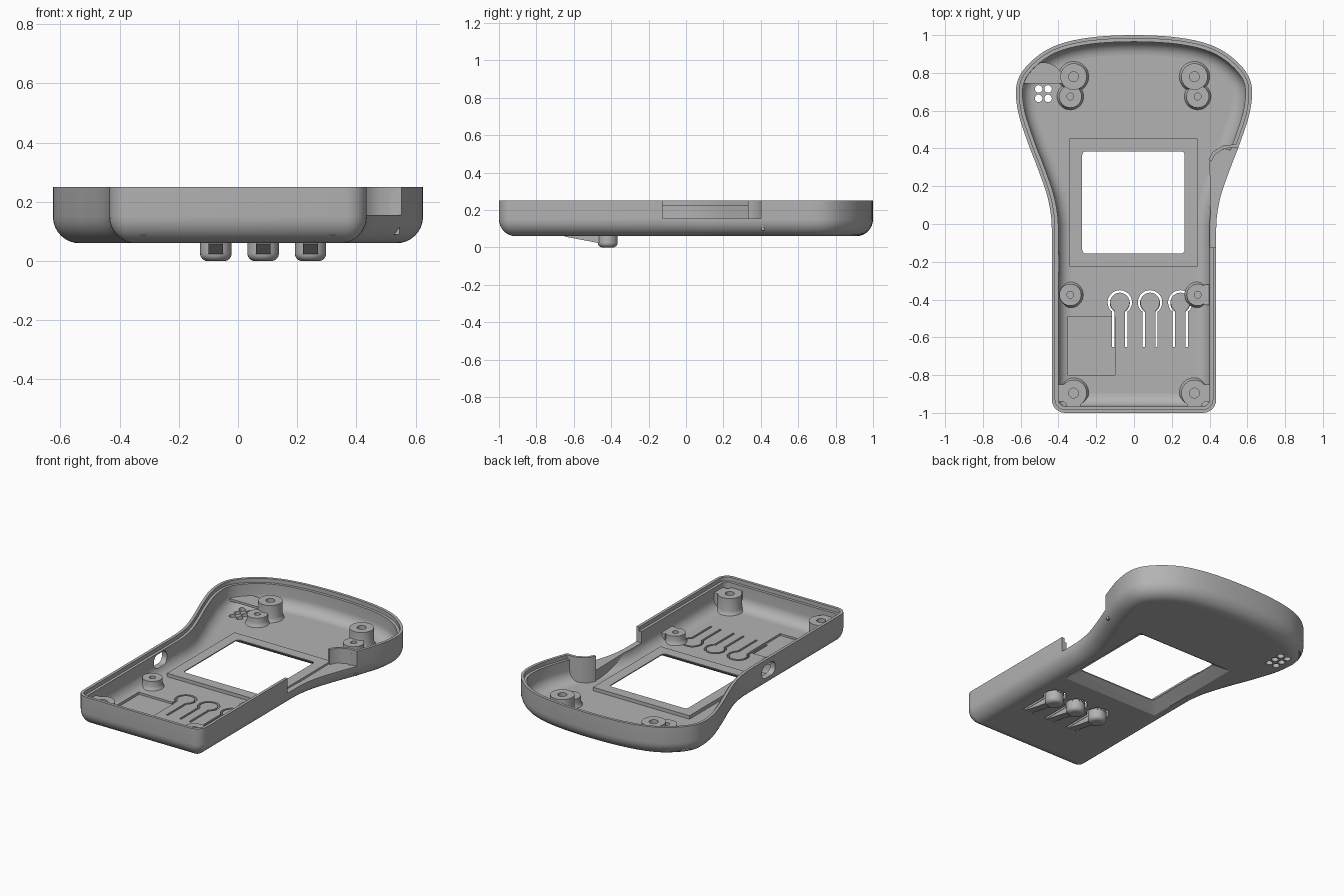
import bpy, bmesh, math
from mathutils import Vector

if "Cube" in bpy.data.objects:
    bpy.data.objects.remove(bpy.data.objects["Cube"])

grey = bpy.data.materials.new("plain grey")
grey.use_nodes = True
grey.diffuse_color = (0.45, 0.45, 0.45, 1)
grey.node_tree.nodes["Principled BSDF"].inputs["Base Color"].default_value = grey.diffuse_color


# ---------- helpers ----------
def loft(name, rings):
    """Closed solid through rings of equal point count, capped at both ends."""
    bm = bmesh.new()
    loops = [[bm.verts.new(p) for p in ring] for ring in rings]
    n = len(loops[0])
    for a, b in zip(loops, loops[1:]):
        for i in range(n):
            j = (i + 1) % n
            bm.faces.new((a[i], a[j], b[j], b[i]))
    bm.faces.new(loops[0])
    bm.faces.new(loops[-1])
    bmesh.ops.recalc_face_normals(bm, faces=bm.faces)
    mesh = bpy.data.meshes.new(name)
    bm.to_mesh(mesh)
    bm.free()
    mesh.materials.append(grey)
    ob = bpy.data.objects.new(name, mesh)
    bpy.context.collection.objects.link(ob)
    return ob


def prism(name, pts, z0, z1):
    return loft(name, [[(x, y, z) for x, y in pts] for z in (z0, z1)])


def box(name, x0, x1, y0, y1, z0, z1):
    return prism(name, [(x0, y0), (x1, y0), (x1, y1), (x0, y1)], z0, z1)


def arc(cx, cy, r, a0, a1, n):
    angles = [math.radians(a0 + (a1 - a0) * i / n) for i in range(n + 1)]
    return [(cx + r * math.cos(a), cy + r * math.sin(a)) for a in angles]


def lathe(name, cx, cy, profile, n=32):
    return loft(name, [[(x, y, z) for x, y in arc(cx, cy, r, 0, 360, n)[:-1]]
                       for r, z in profile])


def offset(pts, d):
    """Shift an open path sideways along its normals."""
    out = []
    for i, p in enumerate(pts):
        a, b = pts[max(i - 1, 0)], pts[min(i + 1, len(pts) - 1)]
        t = (Vector(b) - Vector(a)).normalized()
        out.append((p[0] + t.y * d, p[1] - t.x * d))
    return out


def band(path, width):
    return offset(path, width / 2) + offset(path, -width / 2)[::-1]


def rounded(cx, cy, hx, hy, r):
    pts = []
    for sx, sy, a in ((1, 1, 0), (-1, 1, 90), (-1, -1, 180), (1, -1, 270)):
        pts += arc(cx + sx * (hx - r), cy + sy * (hy - r), r, a, a + 90, 5)
    return pts


def cut(target, cutter):
    mod = target.modifiers.new("cut", "BOOLEAN")
    mod.operation, mod.solver, mod.object = "DIFFERENCE", "EXACT", cutter
    bpy.context.view_layer.objects.active = target
    bpy.ops.object.modifier_apply(modifier=mod.name)
    bpy.data.objects.remove(cutter)


# ---------- body outline: flared head, straight grip ----------
CTRL = [(-.25, .985), (0, 1), (.25, .985), (.43, .938), (.555, .85), (.62, .745), (.615, .6),
        (.56, .425), (.508, .29), (.46, .15), (.439, .04), (.435, -.05), (.435, -.14)]
curve = []
for k in range(1, len(CTRL) - 2):
    p0, p1, p2, p3 = (Vector(c) for c in CTRL[k - 1:k + 3])
    for s in range(6):
        t = s / 6
        curve.append(tuple(0.5 * (2 * p1 + (p2 - p0) * t + (2 * p0 - 5 * p1 + 4 * p2 - p3) * t ** 2
                                  + (3 * p1 - p0 - 3 * p2 + p3) * t ** 3)))
curve.append(CTRL[-2])


def half_outline(d):
    r = max(.07 - d, .006)
    return offset(curve, d * -1 if curve[1][0] < 0 else d) if d == 0 else offset(curve, -d * SIDE)


SIDE = -1 if curve[1][0] > 0 else 1     # path runs clockwise, inward is its right


def outline(d):
    r = max(.07 - d, .006)
    half = offset(curve, -d * SIDE)
    half[0] = (0, 1 - d)
    half += arc(.435 - d - r, -1 + d + r, r, 0, -90, 6)
    return half + [(-x, y) for x, y in half[:0:-1]]


# ---------- shell with rounded base and stepped rim ----------
quarter = [math.radians(90 * i / 8) for i in range(9)]
section = [(.09 - .09 * math.sin(a), .15 - .09 * math.cos(a)) for a in quarter]
section += [(0, .25), (.018, .25), (.018, .225), (.035, .225)]
section += [(.105 - .07 * math.cos(a), .16 - .07 * math.sin(a)) for a in quarter]
shell = loft("case_shell", [[(x, y, z) for x, y in outline(d)] for d, z in section])

# screen frame and its sloped opening
WX, WY = -.003, .114
frame = box("screen_frame", WX - .338, WX + .338, WY - .338, WY + .338, .075, .112)
for part in (shell, frame):
    steps = ((.345, .002, .05), (.335, .002, .06), (.271, .02, .106), (.271, .02, .2))
    cut(part, loft("window_cutter", [[(x, y, z) for x, y in rounded(WX, WY, h, h, r)]
                                     for h, r, z in steps]))

# shallow tray in the floor
cut(shell, box("tray_cutter", -.35, -.1, -.8, -.49, .077, .12))

# sound holes
for hx in (-.505, -.455):
    for hy in (.665, .715, .765):
        cut(shell, lathe("hole_cutter", hx, hy, [(.02, .03), (.02, .12)], 20))

# side notch with rounded end, and port slot on the other side
notch_end = [(.48, .4), (.43, .37), (.41, .335)]
cut(shell, prism("notch_cutter", [(.39, -.125), (.7, -.125), (.7, .402), (.555, .402)]
                 + notch_end + [(.39, .3)], .155, .3))
port = rounded(-.205, .175, .065, .042, .035)
cut(shell, loft("port_cutter", [[(x, y, z) for y, z in port] for x in (-.5, -.37)]))

# spring buttons: keyhole slots, domes and ramped stems
BY = -.415
for bx in (-.075, .085, .245):
    path = [(bx - .034, -.65)] + arc(bx, BY, .058, 234, -54, 28) + [(bx + .034, -.65)]
    cut(shell, prism("slot_cutter", band(path, .013), .03, .12))
    dome = [(.053, .07), (.053, .027)]
    dome += [(.028 + .025 * math.cos(a), .025 - .025 * math.sin(a)) for a in quarter]
    lathe("button_dome", bx, BY - .004, dome)
    ramp = [(-.65, .065), (-.65, .058), (-.45, .02), (-.45, .065)]
    loft("button_stem", [[(x, y, z) for y, z in ramp] for x in (bx - .025, bx + .025)])


# ---------- screw bosses ----------
def boss(name, x, y, r, top, hole):
    lathe(name, x, y, [(r + .012, .088), (r + .004, .1), (r, .115), (r, top),
                       (hole, top), (hole, .1)])


for side, word in ((1, "left"), (-1, "right")):
    boss("head_boss_tall_" + word, side * .32, .78, .07, .195, .026)
    boss("head_boss_short_" + word, side * .337, .675, .06, .145, .018)
    boss("middle_boss_" + word, side * .337, -.375, .058, .145, .018)
    boss("corner_boss_" + word, side * .32, -.895, .07, .195, .026)
    # webs tying the corner bosses to the walls
    xs = sorted((side * .355, side * .408))
    box("corner_web_" + word, *xs, -.94, -.85, .12, .195)
    xs = sorted((side * .28, side * .36))
    box("corner_web_end_" + word, *xs, -.972, -.945, .12, .195)
box("middle_boss_web", .37, .41, -.43, -.32, .1, .145)

# ledge beneath the notch and curved wall closing its end
edge = [p for p in outline(.03) if p[0] > 0 and -.04 < p[1] < .395]
prism("notch_ledge", edge + [(.4, .33)] + [(.43, .37), (.48, .4)], .085, .155)
wall = [(.402, .335), (.422, .374), (.476, .409), (.545, .412)]
prism("notch_wall", band(wall, .018), .09, .25)

# half-round sounder hood
prism("sounder_hood", arc(-.48, .745, .11, 0, 180, 24), .135, .15)
prism("sounder_wall", band(arc(-.48, .745, .103, 0, 180, 24), .012), .088, .14)

# ---------- shading ----------
bpy.ops.object.select_all(action="DESELECT")
for ob in bpy.context.collection.objects:
    if ob.type == "MESH" and grey.name in ob.data.materials:
        ob.select_set(True)
        bpy.context.view_layer.objects.active = ob
bpy.ops.object.shade_smooth_by_angle(angle=math.radians(32))
for ob in bpy.context.selected_objects:
    for face in ob.data.polygons:
        if abs(face.normal.z) > .999:
            face.use_smooth = False
